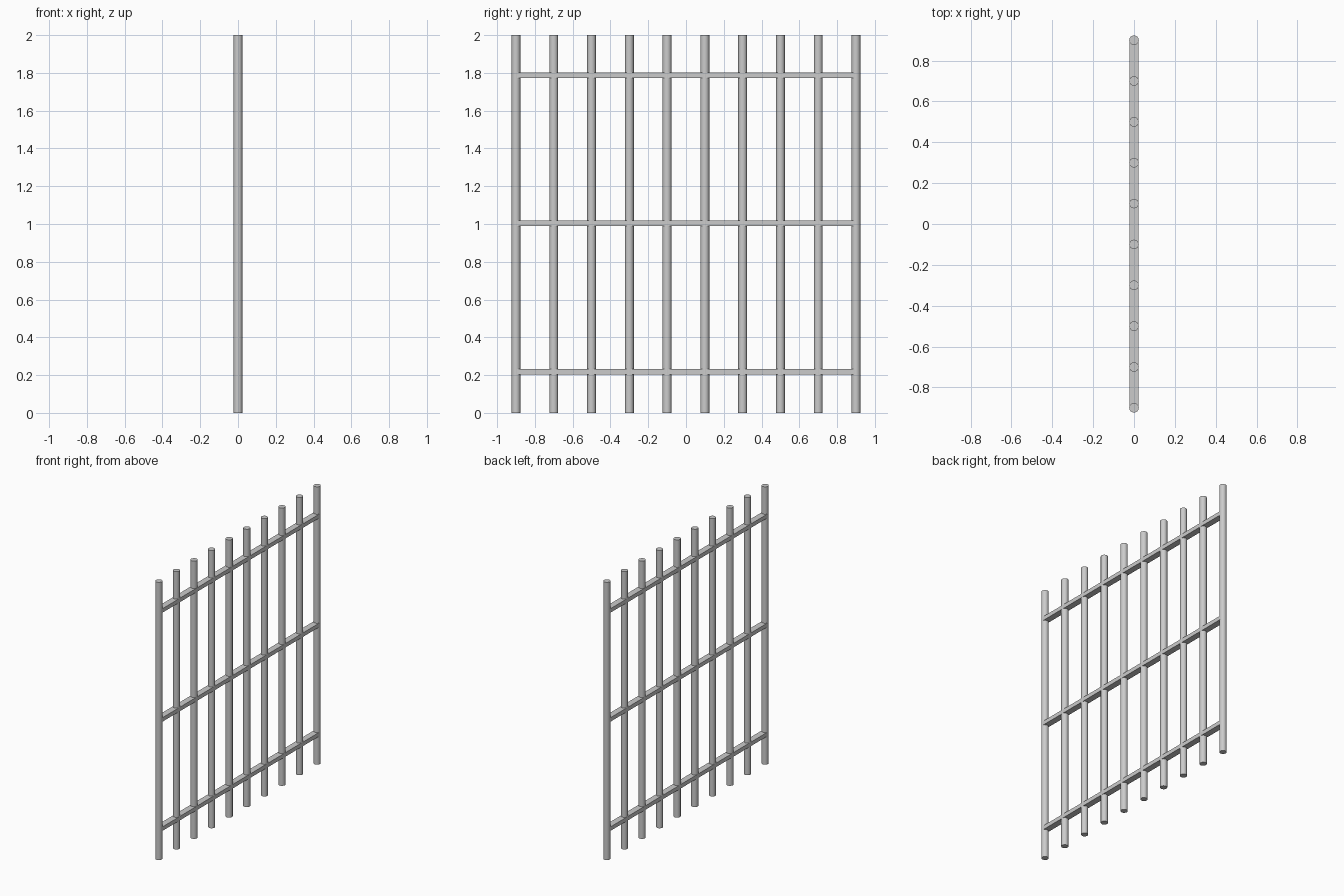
import bpy
import math

if "Cube" in bpy.data.objects:
    bpy.data.objects.remove(bpy.data.objects["Cube"])

RADIUS = 0.0235
HEIGHT = 2.0
COUNT = 10
SPACING = 0.2
HALF_SPAN = SPACING * (COUNT - 1) / 2


def add_bar(index):
    y = -HALF_SPAN + SPACING * index
    bpy.ops.mesh.primitive_cylinder_add(
        vertices=16, radius=RADIUS, depth=HEIGHT, location=(0, y, HEIGHT / 2))
    bar = bpy.context.object
    bar.name = f"vertical_bar_{index + 1}"
    bpy.ops.object.shade_smooth_by_angle(angle=math.radians(40))


def add_rail(name, z):
    bpy.ops.mesh.primitive_cube_add(size=1, location=(0, 0, z))
    rail = bpy.context.object
    rail.name = name
    rail.scale = (2 * RADIUS - 0.002, 2 * HALF_SPAN, 0.029)
    bpy.ops.object.transform_apply(location=False, rotation=False, scale=True)


# Row of round upright bars
for i in range(COUNT):
    add_bar(i)

# Flat cross rails, flush with the bars and ending inside the outer ones
for rail_name, rail_z in (("bottom_rail", 0.217), ("middle_rail", 1.003), ("top_rail", 1.788)):
    add_rail(rail_name, rail_z)
